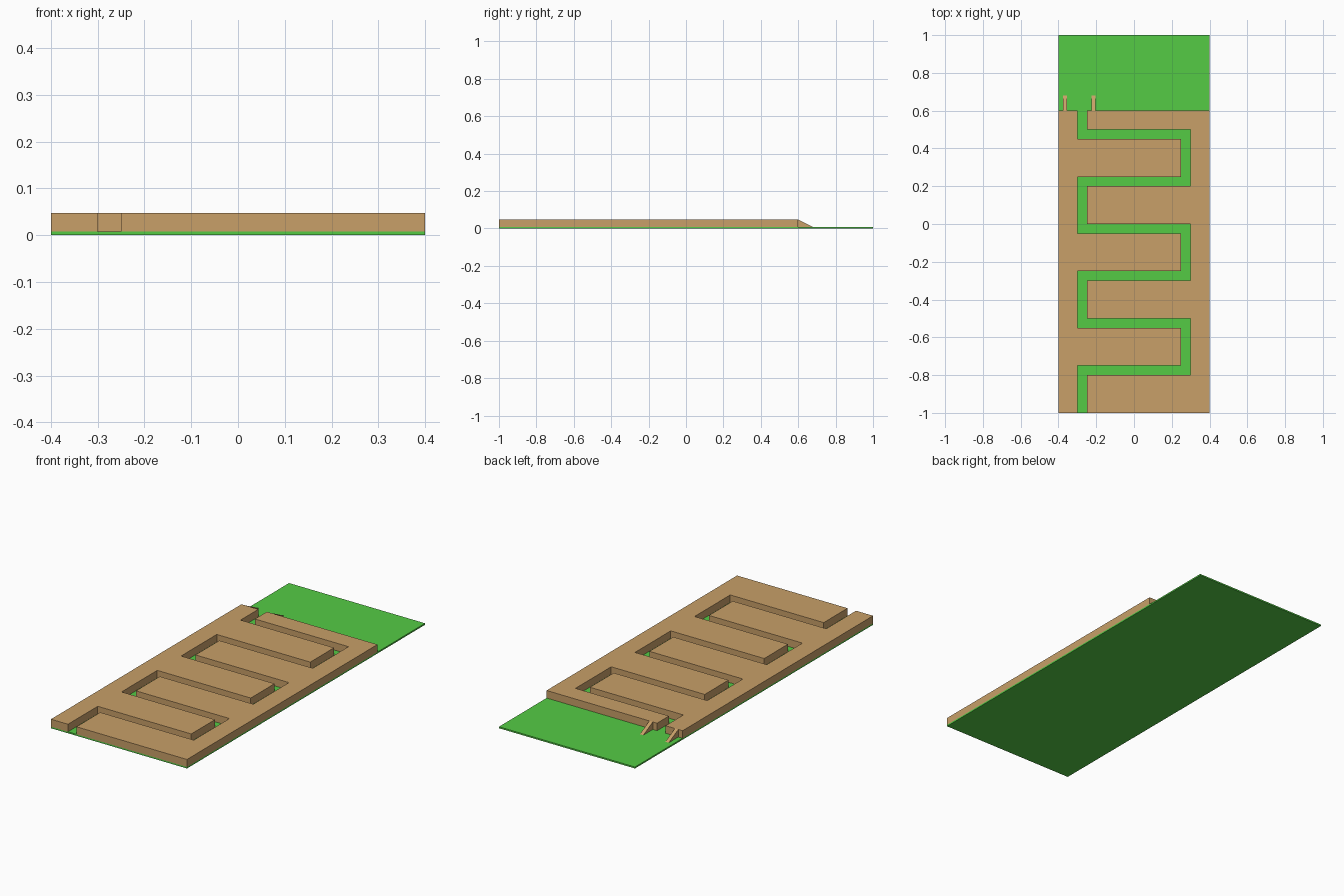
import bpy, bmesh
from mathutils import Vector

if "Cube" in bpy.data.objects:
    bpy.data.objects.remove(bpy.data.objects["Cube"])

FLOOR, TOP = 0.008, 0.048


def material(name, color):
    m = bpy.data.materials.new(name)
    m.diffuse_color = (*color, 1)
    m.use_nodes = True
    m.node_tree.nodes["Principled BSDF"].inputs["Base Color"].default_value = m.diffuse_color
    return m


green = material("green", (0.09, 0.6, 0.06))
wood = material("wood", (0.58, 0.35, 0.14))


def prism(name, points, direction, mat):
    """Extrude a flat outline along a vector into a closed solid."""
    bm = bmesh.new()
    face = bm.faces.new([bm.verts.new(p) for p in points])
    ext = bmesh.ops.extrude_face_region(bm, geom=[face], use_keep_orig=True)
    verts = [g for g in ext["geom"] if isinstance(g, bmesh.types.BMVert)]
    bmesh.ops.translate(bm, verts=verts, vec=Vector(direction))
    bmesh.ops.recalc_face_normals(bm, faces=bm.faces)
    me = bpy.data.meshes.new(name)
    bm.to_mesh(me)
    bm.free()
    me.materials.append(mat)
    ob = bpy.data.objects.new(name, me)
    bpy.context.collection.objects.link(ob)
    return ob


# Thin green base sheet
prism("base_sheet", [(-.4, -1, 0), (.4, -1, 0), (.4, 1, 0), (-.4, 1, 0)],
      (0, 0, FLOOR), green)

# Two raised boards whose facing edges form the winding channel
left, right = [(-.3, .6)], [(-.25, .6)]
for y in (.5, 0, -.5):
    left += [(-.3, y - .05), (.25, y - .05), (.25, y - .25), (-.3, y - .25)]
    right += [(-.25, y), (.3, y), (.3, y - .3), (-.25, y - .3)]
left += [(-.3, -1), (-.4, -1), (-.4, .6)]
right += [(-.25, -1), (.4, -1), (.4, .6)]
# Drop the collinear points where a loop of the left edge ends on a straight run
for name, outline in (("left_board", left), ("right_board", right)):
    prism(name, [(x, y, FLOOR) for x, y in outline], (0, 0, TOP - FLOOR), wood)

# Wedge braces on either side of the channel entrance
for name, x in (("left_brace", -.375), ("right_brace", -.225)):
    prism(name, [(x, .6, FLOOR), (x, .68, FLOOR), (x, .6, TOP)],
          (.02, 0, 0), wood)
